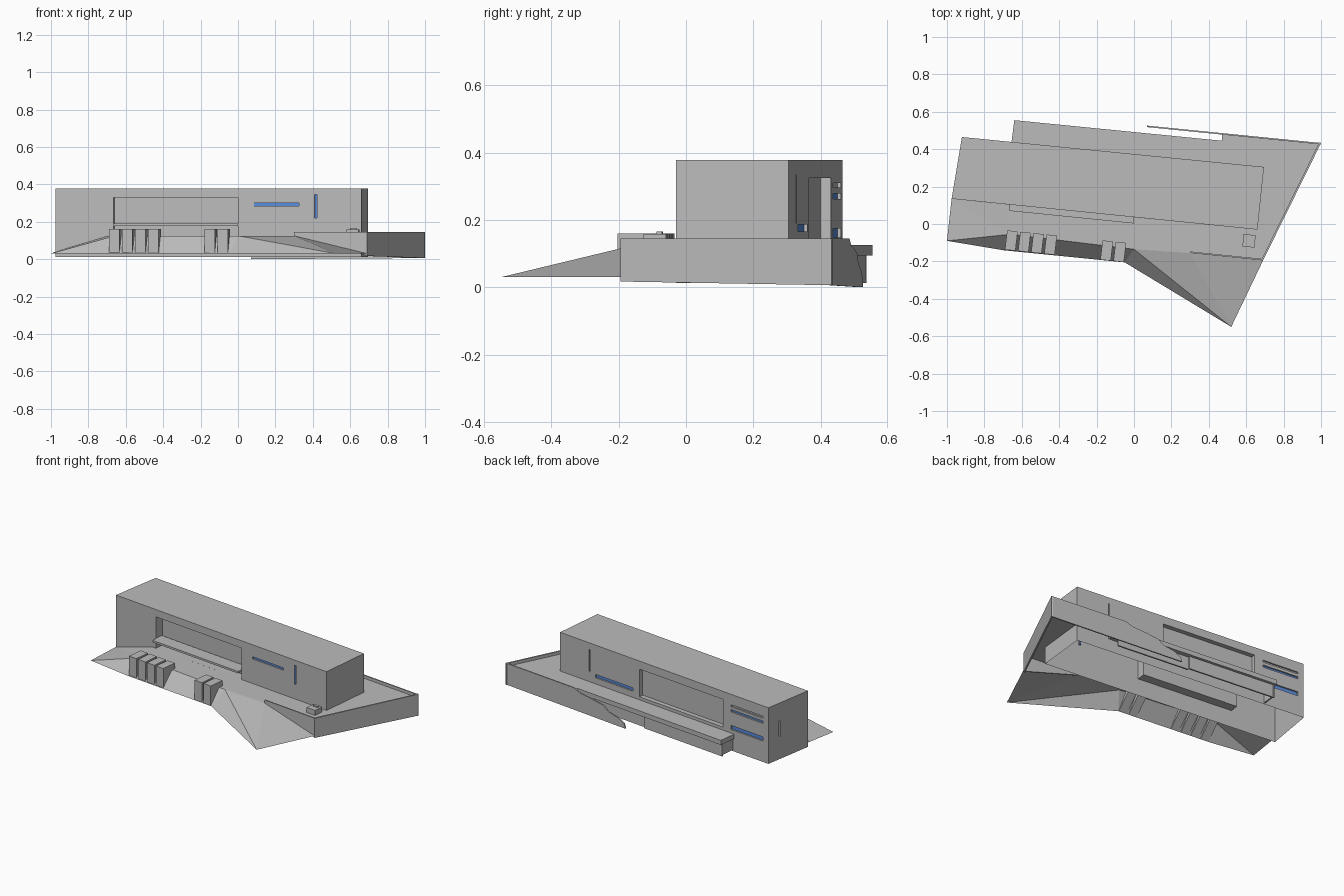
import bpy
import bmesh
from mathutils import Vector

cube = bpy.data.objects.get("Cube")
if cube:
    bpy.data.objects.remove(cube, do_unlink=True)


def material(name, rgb):
    mat = bpy.data.materials.new(name)
    mat.use_nodes = True
    color = (*rgb, 1)
    mat.diffuse_color = color
    mat.node_tree.nodes["Principled BSDF"].inputs["Base Color"].default_value = color
    return mat


GRAY = material("concrete gray", (0.5, 0.5, 0.5))
BLUE = material("window blue", (0.1, 0.26, 0.72))


def finish(bm, name):
    mesh = bpy.data.meshes.new(name)
    bm.to_mesh(mesh)
    bm.free()
    obj = bpy.data.objects.new(name, mesh)
    mesh.materials.append(GRAY)
    mesh.materials.append(BLUE)
    bpy.context.collection.objects.link(obj)
    return obj


def add_face(bm, points, index=0):
    face = bm.faces.new([bm.verts.new(p) for p in points])
    face.material_index = index
    return face


def sheet(name, *polygons):
    """Open surface of upward-facing polygons."""
    bm = bmesh.new()
    for points in polygons:
        face = add_face(bm, points)
        face.normal_update()
        if face.normal.z < 0:
            face.normal_flip()
    finish(bm, name)


def prism(name, points, offset):
    """Closed solid: a polygon swept along an offset."""
    bm = bmesh.new()
    face = add_face(bm, points)
    swept = bmesh.ops.extrude_face_region(bm, geom=[face], use_keep_orig=True)
    verts = [g for g in swept["geom"] if isinstance(g, bmesh.types.BMVert)]
    bmesh.ops.translate(bm, verts=verts, vec=Vector(offset))
    bmesh.ops.recalc_face_normals(bm, faces=bm.faces)
    finish(bm, name)


def wall(name, start, end, bottom, top, holes, axis=0):
    """Vertical wall with recesses: (from, to, low, high, depth, material)."""
    start, end = Vector(start), Vector(end)
    run = end - start
    outward = Vector((run.y, -run.x)).normalized()
    bm = bmesh.new()

    def point(u, z, depth=0):
        p = start + run * u - outward * depth
        return (p.x, p.y, z)

    slots = []
    for a, b, low, high, depth, index in holes:
        ends = sorted((v - start[axis]) / run[axis] for v in (a, b))
        slots.append((*ends, low, high, depth, index))
    us = sorted({0, 1, *(s[0] for s in slots), *(s[1] for s in slots)})
    zs = sorted({bottom, top, *(s[2] for s in slots), *(s[3] for s in slots)})
    for u0, u1 in zip(us, us[1:]):
        for z0, z1 in zip(zs, zs[1:]):
            mu, mz = (u0 + u1) / 2, (z0 + z1) / 2
            if not any(s[0] < mu < s[1] and s[2] < mz < s[3] for s in slots):
                add_face(bm, [point(u0, z0), point(u1, z0), point(u1, z1), point(u0, z1)])
    for u0, u1, z0, z1, depth, index in slots:
        rim = [(u0, z0), (u1, z0), (u1, z1), (u0, z1)]
        add_face(bm, [point(u, z, depth) for u, z in rim], index)
        for a, b in zip(rim, rim[1:] + rim[:1]):
            add_face(bm, [point(*a), point(*b), point(*b, depth), point(*a, depth)])
    bmesh.ops.remove_doubles(bm, verts=bm.verts, dist=0.0001)
    finish(bm, name)


FLOOR, BASE, ROOF, GROUND = 0.125, 0.012, 0.378, 0.03

# Main block, open underneath
FL, FR, BR, BL = (-0.975, 0.135), (0.66, -0.03), (0.695, 0.305), (-0.92, 0.465)
wall("front_wall", FL, FR, BASE, ROOF, [
    (-0.665, 0, FLOOR, 0.33, 0.06, 0),
    (0.085, 0.325, 0.285, 0.3, 0.008, 1),
    (0.41, 0.423, 0.22, 0.345, 0.008, 1)])
wall("left_wall", FR, BR, BASE, ROOF, [])
wall("back_wall", BR, BL, BASE, ROOF, [
    (0.465, 0.473, 0.19, 0.335, 0.01, 0),
    (0.13, 0.42, 0.165, 0.187, 0.01, 1),
    (-0.57, 0.08, 0.145, 0.325, 0.03, 0),
    (-0.88, -0.63, 0.297, 0.31, 0.01, 0),
    (-0.88, -0.63, 0.263, 0.278, 0.01, 1),
    (-0.88, -0.63, 0.148, 0.175, 0.01, 1)])
wall("right_wall", BL, FL, BASE, ROOF, [(0.365, 0.375, 0.16, 0.26, 0.01, 0)], axis=1)
sheet("roof", [(*p, ROOF) for p in (FL, FR, BR, BL)])

# Canopy ledge across the front recess
prism("entrance_canopy", [(-0.665, 0.07, 0.177), (0, 0.003, 0.177),
                          (0, 0.09, 0.177), (-0.665, 0.157, 0.177)], (0, 0, 0.013))

# Terrace deck and the slopes around it
deck_left, deck_mid = (-0.66, -0.055, FLOOR), (0, -0.135, FLOOR)
deck_wall, deck_back = (0.3, -0.155, FLOOR), (-0.69, 0.106, FLOOR)
tip, toe = (-1, -0.09, GROUND), (-0.05, -0.205, GROUND)
apex, corner = (0.52, -0.55, GROUND), (0.69, -0.195, GROUND)
sheet("terrace_deck",
      [deck_back, deck_left, deck_mid, deck_wall, (0.69, -0.195, FLOOR), (*FR, FLOOR)],
      [(*FR, FLOOR), (0.69, -0.195, FLOOR), (1, 0.433, FLOOR), (*BR, FLOOR)],
      [(*BR, FLOOR), (1, 0.433, FLOOR), (0.47, 0.485, FLOOR), (0.47, 0.327, FLOOR)])
sheet("side_slope", [(-0.975, 0.135, 0.04), tip, deck_left], [(-0.975, 0.135, 0.04), deck_left, deck_back])
sheet("front_bank", [tip, (-0.7, -0.14, GROUND), deck_left],
      [(-0.7, -0.14, GROUND), toe, deck_mid, deck_left])
sheet("corner_ramp", [toe, apex, deck_mid], [deck_mid, apex, deck_wall], [deck_wall, apex, corner])

# Terrace parapets
prism("front_parapet", [(0.3, -0.155, 0.12), (0.69, -0.195, 0.02),
                        (0.69, -0.195, 0.145), (0.3, -0.155, 0.145)], (0.001, 0.008, 0))
prism("side_parapet", [(0.69, -0.195, 0.017), (1, 0.433, 0.006),
                       (1, 0.433, 0.145), (0.69, -0.195, 0.145)], (-0.009, 0.004, 0))
profile = [(1, 0.006), (1, 0.145), (0.47, 0.145), (0.42, 0.125), (0.33, 0.115), (0.24, 0.1),
           (0.2, 0.07), (0.13, 0.055), (0.08, 0.03), (0.07, 0.0)]
prism("back_parapet", [(x, 0.433 + (1 - x) * 0.1, z) for x, z in profile], (-0.001, -0.008, 0))


# Rear walkway with its supporting walls
def rear(x, inset=0):
    return 0.555 - (x + 0.64) * 0.099 - inset


prism("rear_walkway", [(-0.64, rear(-0.64), 0.095), (0.47, rear(0.47), 0.095),
                       (0.47, 0.327, 0.095), (-0.655, 0.438, 0.095)], (0, 0, 0.03))
for name, x0, x1, inset in (("walkway_base", -0.635, -0.03, 0.018),
                            ("walkway_rear_wall", -0.03, 0.47, 0.03)):
    prism(name, [(x0, rear(x0, inset), 0.012), (x1, rear(x1, inset), 0.012),
                 (x1, rear(x1, inset), 0.095), (x0, rear(x0, inset), 0.095)], (-0.001, -0.01, 0))
prism("walkway_end_wall", [(-0.635, rear(-0.635, 0.018), 0.02), (-0.645, 0.437, 0.02),
                           (-0.645, 0.437, 0.095), (-0.635, rear(-0.635, 0.018), 0.095)], (0.01, 0, 0))

# Wedge-shaped bays standing on the front bank
for i, x in enumerate((-0.69, -0.62, -0.55, -0.48, -0.18, -0.11)):
    front = -0.137 - (x + 0.69) * 0.105
    back = front + 0.103
    prism(f"bank_bay_{i + 1}", [(x, front, GROUND), (x, front, 0.16),
                                (x + 0.012, back, 0.16), (x + 0.012, back, 0.115)],
          (0.056, -0.006, 0))

# Small rooftop unit on the terrace
prism("terrace_unit", [(0.58, -0.12, FLOOR), (0.645, -0.126, FLOOR),
                       (0.65, -0.06, FLOOR), (0.585, -0.054, FLOOR)], (0, 0, 0.033))
prism("terrace_unit_cap", [(0.6, -0.085, 0.158), (0.635, -0.088, 0.158),
                           (0.636, -0.072, 0.158), (0.601, -0.069, 0.158)], (0, 0, 0.008))
